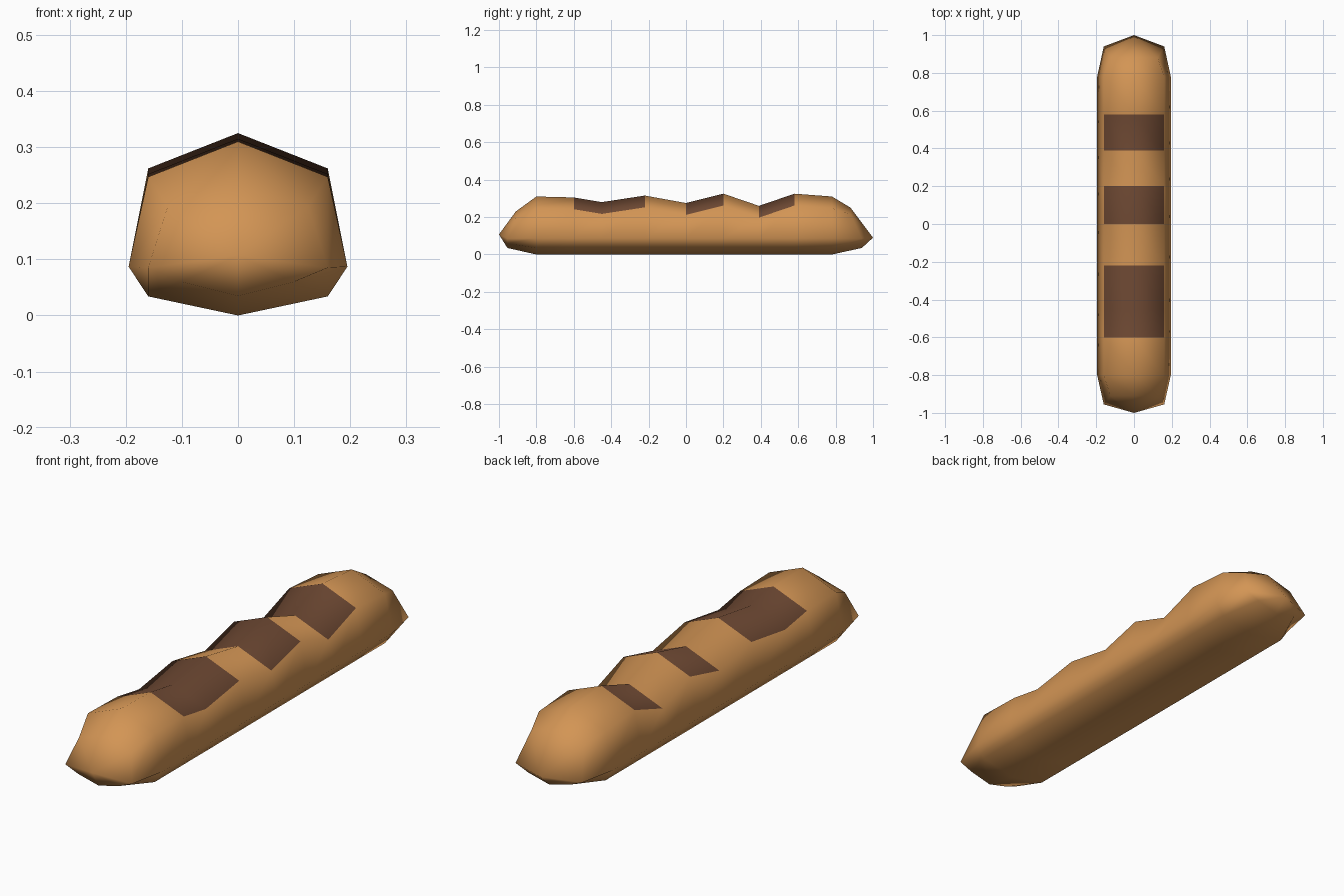
import bpy, bmesh

cube = bpy.data.objects.get("Cube")
if cube:
    bpy.data.objects.remove(cube)


def make_material(name, rgb):
    mat = bpy.data.materials.new(name)
    mat.use_nodes = True
    mat.diffuse_color = (*rgb, 1)
    mat.node_tree.nodes["Principled BSDF"].inputs["Base Color"].default_value = (*rgb, 1)
    return mat


crust = make_material("golden crust", (0.65, 0.30, 0.09))
score = make_material("dark score", (0.16, 0.068, 0.034))


def mirrored(half):
    """Close a half section (bottom centre to top centre) across x = 0."""
    return half + [(-x, y, z) for x, y, z in half[-2:0:-1]]


def body_section(y, ridge):
    return mirrored([(0, y, 0), (0.16, y, 0.034), (0.195, y, 0.087),
                     (0.16, y, ridge - 0.063), (0, y, ridge)])


def end_section(side, low, high, top):
    """Narrow section near a tip: low part reaches further out than the top."""
    return mirrored([(0, side * low, 0.035), (0.1, side * low, 0.06),
                     (0.16, side * low, 0.085),
                     (0.125, side * high, top - 0.035), (0, side * high, top)])


# Ridge heights along the loaf, with a flag for a dark score after the station
stations = [(-0.8, 0.31, False), (-0.6, 0.305, True), (-0.45, 0.28, True),
            (-0.22, 0.315, False), (0, 0.275, True), (0.2, 0.325, False),
            (0.39, 0.26, True), (0.58, 0.325, False), (0.78, 0.31, False)]

sections = [end_section(-1, 0.955, 0.91, 0.23)]
sections += [body_section(y, ridge) for y, ridge, _ in stations]
sections.append(end_section(1, 0.94, 0.88, 0.25))
scored = [False] + [flag for _, _, flag in stations]

# Loaf: loft the sections and close each end with a pointed fan
bm = bmesh.new()
rings = [[bm.verts.new(p) for p in section] for section in sections]
count = len(rings[0])
for ring, following, dark in zip(rings, rings[1:], scored):
    for i in range(count):
        j = (i + 1) % count
        face = bm.faces.new((ring[i], ring[j], following[j], following[i]))
        # Scores cover the two roof faces beside the ridge
        face.material_index = int(dark and i in (3, 4))
for ring, tip in ((rings[0], (0, -1, 0.107)), (rings[-1], (0, 1, 0.09))):
    point = bm.verts.new(tip)
    for i in range(count):
        bm.faces.new((ring[i], ring[(i + 1) % count], point))
bmesh.ops.recalc_face_normals(bm, faces=bm.faces)
for face in bm.faces:
    face.smooth = True

mesh = bpy.data.meshes.new("bread_loaf")
bm.to_mesh(mesh)
bm.free()
mesh.materials.append(crust)
mesh.materials.append(score)
loaf = bpy.data.objects.new("bread_loaf", mesh)
bpy.context.collection.objects.link(loaf)
